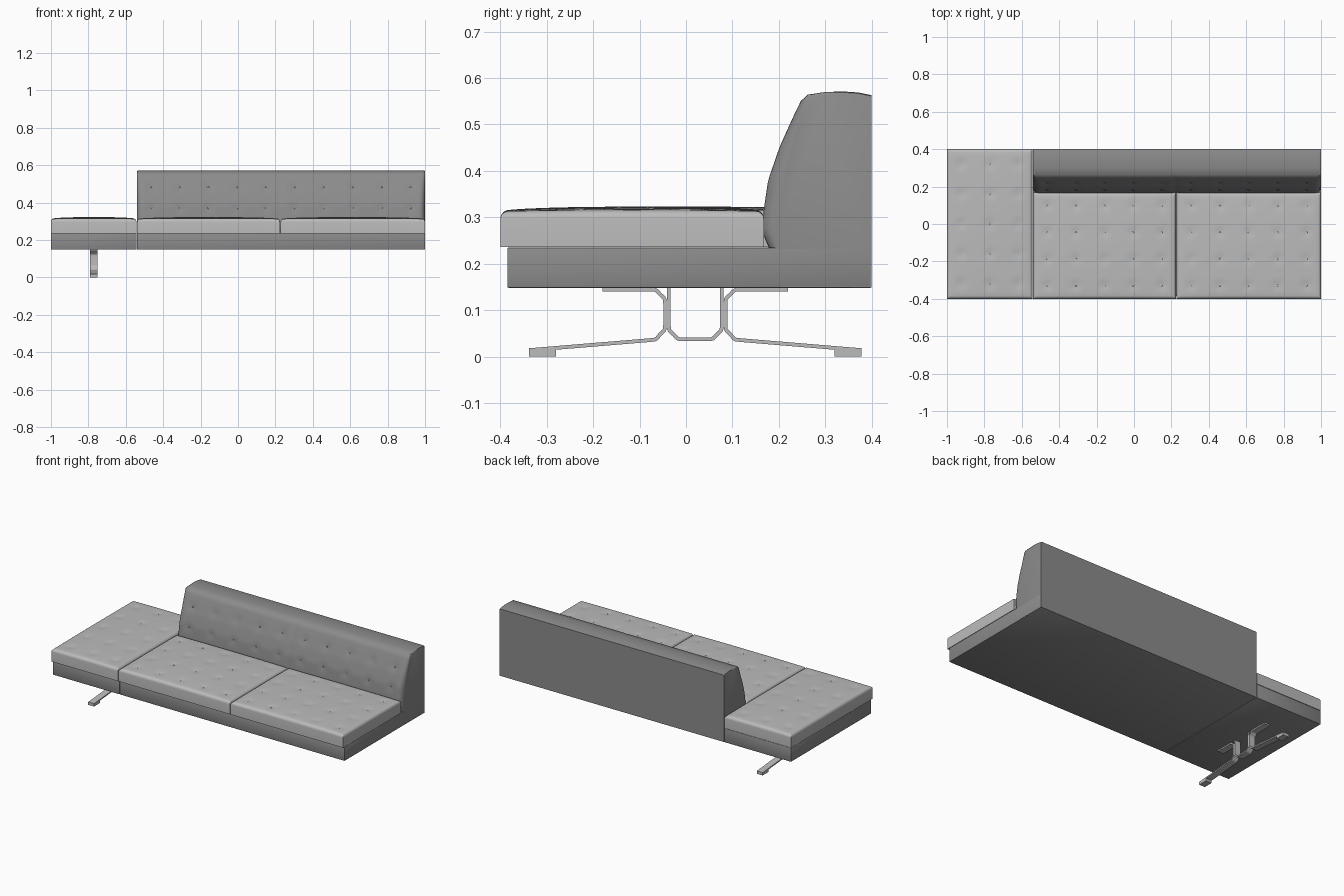
import bpy, bmesh, math
from mathutils import Vector

old = bpy.data.objects.get("Cube")
if old:
    bpy.data.objects.remove(old, do_unlink=True)


def material(name, grey):
    m = bpy.data.materials.new(name)
    m.use_nodes = True
    col = (grey, grey, grey, 1)
    m.diffuse_color = col
    m.node_tree.nodes["Principled BSDF"].inputs["Base Color"].default_value = col
    return m


LIGHT = material("light grey upholstery", 0.5)
DARK = material("dark grey upholstery", 0.26)
METAL = material("brushed metal", 0.5)


def finish(name, bm, mat, smooth=True):
    bmesh.ops.recalc_face_normals(bm, faces=bm.faces)
    me = bpy.data.meshes.new(name)
    bm.to_mesh(me)
    bm.free()
    ob = bpy.data.objects.new(name, me)
    bpy.context.collection.objects.link(ob)
    me.materials.append(mat)
    if smooth:
        bpy.ops.object.select_all(action="DESELECT")
        ob.select_set(True)
        bpy.context.view_layer.objects.active = ob
        bpy.ops.object.shade_smooth_by_angle(angle=math.radians(40))
    return ob


def box(name, lo, hi, mat, bevel=0.0):
    bm = bmesh.new()
    bmesh.ops.create_cube(bm, size=1)
    for v in bm.verts:
        v.co = [(a + b) / 2 + c * (b - a) for a, b, c in zip(lo, hi, v.co)]
    if bevel:
        bmesh.ops.bevel(bm, geom=bm.edges[:], offset=bevel, segments=2,
                        profile=0.5, affect="EDGES")
    return finish(name, bm, mat)


def stations(a, b, step, r):
    """Positions from a to b, packed closely inside the rounded rim."""
    rim = [r * (1 - math.cos(i * math.pi / 10)) for i in range(5)]
    n = round((b - a - 2 * r) / step)
    mid = [a + r + (b - a - 2 * r) * i / n for i in range(n + 1)]
    return [a + t for t in rim] + mid + [b - t for t in reversed(rim)]


def spread(a, b, n):
    return [a + (b - a) * (i + 0.5) / n for i in range(n)]


def round_drop(d, r):
    return r - math.sqrt(max(0, r * r - (r - d) ** 2)) if d < r else 0


def dimple(p, q, spots):
    return sum(0.006 * math.exp(-((p - s) ** 2 + (q - t) ** 2) / 0.0004)
               for s, t in spots)


def buttons(name, points, axis, mat):
    bm = bmesh.new()
    for p in points:
        made = bmesh.ops.create_uvsphere(bm, u_segments=8, v_segments=6, radius=0.005)
        for v in made["verts"]:
            v.co[axis] *= 0.5
            v.co += Vector(p)
    finish(name, bm, mat)


def skin(bm, rows):
    for r0, r1 in zip(rows, rows[1:]):
        for i in range(len(r0) - 1):
            bm.faces.new((r0[i], r0[i + 1], r1[i + 1], r1[i]))


def cushion(name, x0, x1, y0, y1, cols, nrows):
    """Tufted pad with a crowned top and rounded rim."""
    spots = [(x, y) for x in spread(x0, x1, cols) for y in spread(y0, y1, nrows)]
    base, rim = 0.236, 0.016

    def top(x, y):
        u, v = (x - x0) / (x1 - x0), (y - y0) / (y1 - y0)
        crown = 0.011 * (16 * u * v * (1 - u) * (1 - v)) ** 0.5
        edge = min(x - x0, x1 - x, y - y0, y1 - y)
        return 0.312 + crown - round_drop(max(edge, 0), rim) - dimple(x, y, spots)

    bm = bmesh.new()
    rows = [[bm.verts.new((x, y, top(x, y))) for x in stations(x0, x1, 0.018, rim)]
            for y in stations(y0, y1, 0.018, rim)]
    skin(bm, rows)
    border = [e for e in bm.edges if e.is_boundary]
    made = bmesh.ops.extrude_edge_only(bm, edges=border)["geom"]
    for v in made:
        if isinstance(v, bmesh.types.BMVert):
            v.co.z = base
    bmesh.ops.holes_fill(bm, edges=[e for e in bm.edges if e.is_boundary], sides=0)
    finish(name, bm, LIGHT)
    buttons(name + "_buttons", [(x, y, top(x, y)) for x, y in spots], 2, LIGHT)


# Platform in two sections
SPLIT, SEAM = -0.541, 0.226
box("end_platform", (-1, -0.385, 0.148), (SPLIT - 0.002, 0.4, 0.235), DARK, 0.003)
box("main_platform", (SPLIT, -0.385, 0.148), (1, 0.399, 0.235), DARK, 0.003)

# Seat pads
cushion("end_seat_pad", -1, SPLIT - 0.002, -0.4, 0.4, 3, 5)
cushion("middle_seat_pad", SPLIT + 0.002, SEAM - 0.002, -0.4, 0.168, 5, 4)
cushion("outer_seat_pad", SEAM + 0.002, 1, -0.4, 0.168, 5, 4)

# Backrest: bulging tufted front, crowned top, flat rear
FRONT = [(0.178, 0.236), (0.163, 0.27), (0.168, 0.32), (0.177, 0.38), (0.201, 0.45),
         (0.228, 0.51), (0.247, 0.55), (0.262, 0.564)]
CROWN = [(0.30, 0.57), (0.34, 0.571), (0.37, 0.569), (0.4, 0.563)]


def front_y(z):
    for (ya, za), (yb, zb) in zip(FRONT, FRONT[1:]):
        if z <= zb:
            return ya + (yb - ya) * (z - za) / (zb - za)
    return FRONT[-1][0]


back_spots = [(x, z) for a, b in ((SPLIT, SEAM), (SEAM, 1))
              for x in spread(a, b, 5) for z in (0.37, 0.48)]


def back_y(x, z):
    side = 0.204 + (z - 0.236) * 0.18
    t = min(1, max(0, min(x - SPLIT, 1 - x)) / 0.03)
    bulge = 0.3 + 0.7 * math.sqrt(1 - (1 - t) ** 2)
    groove = 0.004 * math.exp(-((x - SEAM) / 0.008) ** 2)
    return side + (front_y(z) - side) * bulge + groove + dimple(x, z, back_spots)


bm = bmesh.new()
rows = []
heights = [0.236 + (0.564 - 0.236) * i / 24 for i in range(25)]
for x in stations(SPLIT, 1, 0.016, 0.03):
    drop = round_drop(max(0, min(x - SPLIT, 1 - x)), 0.006)
    line = [(0.206, 0.15)] + [(back_y(x, z), z) for z in heights]
    line += [(y, z - drop) for y, z in CROWN] + [(0.4, 0.149)]
    rows.append([bm.verts.new((x, y, z)) for y, z in line])
skin(bm, rows)
for r in (rows[0], rows[-1]):
    bm.faces.new(r)
for r0, r1 in zip(rows, rows[1:]):
    bm.faces.new((r0[0], r1[0], r1[-1], r0[-1]))
finish("backrest", bm, DARK)
buttons("backrest_buttons", [(x, back_y(x, z), z) for x, z in back_spots], 1, DARK)


# Bent flat-bar leg
LEG_X, MID_Y = (-0.79, -0.75), 0.02


def bent_bar(name, pts, radius, thick=0.008):
    pts = [Vector(p) for p in pts]
    path = [pts[0]]
    for a, b, c in zip(pts, pts[1:], pts[2:]):
        p, q = b + (a - b).normalized() * radius, b + (c - b).normalized() * radius
        for i in range(9):
            t = i / 8
            w = (1 - t) ** 2 * p + 2 * t * (1 - t) * b + t * t * q
            path.append(w * 0.6 + 0.4 * (b + (w - b).normalized() * radius * 0.7)
                        if 0 < i < 8 else w)
    path.append(pts[-1])
    bm = bmesh.new()
    rows = []
    for i, p in enumerate(path):
        d = (path[min(i + 1, len(path) - 1)] - path[max(i - 1, 0)]).normalized()
        n = Vector((-d.y, d.x)) * thick / 2
        ring = [(LEG_X[0], *(p + n)), (LEG_X[1], *(p + n)),
                (LEG_X[1], *(p - n)), (LEG_X[0], *(p - n))]
        ring = [bm.verts.new(v) for v in ring]
        rows.append(ring + ring[:1])
    skin(bm, rows)
    bm.faces.new(rows[0][:4])
    bm.faces.new(rows[-1][:4])
    finish(name, bm, METAL)


bent_bar("leg_center_loop", [(-0.037, 0.148), (-0.037, 0.037),
                             (0.077, 0.037), (0.077, 0.148)], 0.03)
for side, s in (("front", -1), ("back", 1)):
    outline = [(0.2, 0.144), (0.065, 0.144), (0.065, 0.038), (0.355, 0.014)]
    bent_bar(side + "_leg_bar", [(MID_Y + s * y, z) for y, z in outline], 0.03)
    ends = sorted((MID_Y + s * 0.3, MID_Y + s * 0.358))
    box(side + "_foot", (LEG_X[0], ends[0], 0), (LEG_X[1], ends[1], 0.018), METAL)
